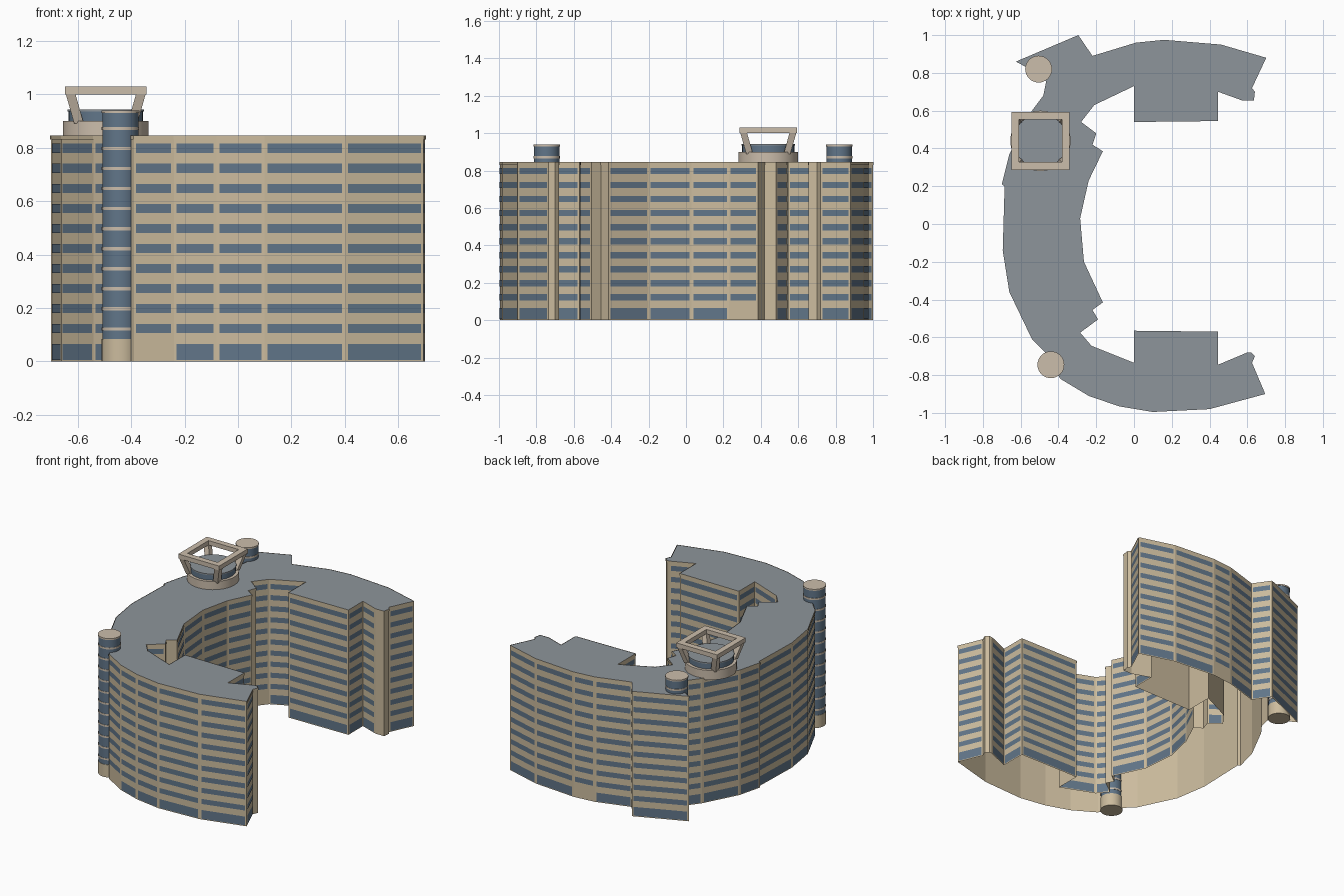
import bpy, bmesh
from math import pi
from mathutils import Vector

cube = bpy.data.objects.get("Cube")
if cube:
    bpy.data.objects.remove(cube, do_unlink=True)


def material(name, colour):
    m = bpy.data.materials.new(name)
    m.use_nodes = True
    rgba = (*colour, 1)
    m.diffuse_color = rgba
    m.node_tree.nodes["Principled BSDF"].inputs["Base Color"].default_value = rgba
    return m


SAND = material("sand wall", (.60, .50, .34))
STONE = material("pale stone", (.60, .51, .41))
GLASS = material("blue glass", (.12, .18, .25))
ROOF = material("grey roof", (.27, .30, .325))

HEIGHT, FLOORS, PITCH = .845, 11, .075

# Footprint of the crescent, counter-clockwise from the north-east tip
outline = [Vector(p) for p in (
    (.70, .88), (.46, .95), (.16, .975), (.01, .96), (-.22, .89), (-.295, 1),
    (-.625, .86), (-.57, .83), (-.465, .755), (-.48, .68), (-.54, .6),
    (-.66, .37), (-.70, .21), (-.685, .2), (-.695, -.14), (-.66, -.36),
    (-.54, -.61), (-.46, -.69), (-.39, -.82), (-.24, -.91), (-.08, -.965),
    (.1, -.995), (.4, -.98), (.695, -.9), (.625, -.735), (.64, -.7),
    (.62, -.68), (.6, -.68), (.445, -.745), (.445, -.57), (0, -.565),
    (0, -.735), (-.225, -.645), (-.285, -.575), (-.19, -.505), (-.22, -.455),
    (-.165, -.415), (-.265, -.2), (-.285, .03), (-.24, .23), (-.165, .385),
    (-.22, .42), (-.2, .48), (-.28, .54), (-.21, .63), (0, .73), (0, .54),
    (.445, .545), (.445, .7), (.57, .655), (.635, .655), (.64, .7), (.625, .72))]
COUNT = len(outline)
BLANK_FACETS = {7, 17}            # hidden behind the stair towers
BLANK_GROUND = {2, 18, 39, 43}    # no glazing at street level


def finish(bm, name, *mats):
    mesh = bpy.data.meshes.new(name)
    bm.to_mesh(mesh)
    bm.free()
    obj = bpy.data.objects.new(name, mesh)
    bpy.context.collection.objects.link(obj)
    for m in mats:
        mesh.materials.append(m)
    return obj


def quad(bm, a, b, low, high):
    corners = ((a, low), (b, low), (b, high), (a, high))
    return bm.faces.new([bm.verts.new((p.x, p.y, z)) for p, z in corners])


def facets():
    for i, a in enumerate(outline):
        b = outline[(i + 1) % COUNT]
        along = (b - a).normalized()
        yield i, a, b, along, Vector((along.y, -along.x))


# Hollow outer wall, open underneath
bm = bmesh.new()
for i, a, b, along, out in facets():
    quad(bm, a, b, 0, HEIGHT)
bmesh.ops.remove_doubles(bm, verts=bm.verts, dist=.0001)
finish(bm, "facade_wall", SAND)

# Flat roof
bm = bmesh.new()
bm.faces.new([bm.verts.new((p.x, p.y, HEIGHT)) for p in outline])
finish(bm, "main_roof", ROOF)

# Parapet strip around the roof edge
bm = bmesh.new()
for i, a, b, along, out in facets():
    shift = out * .003
    quad(bm, a + shift, b + shift, HEIGHT - .014, HEIGHT)
finish(bm, "parapet_strip", SAND)

# Window ribbons, one per facet and floor
bm = bmesh.new()
for i, a, b, along, out in facets():
    if (b - a).length < .08 or i in BLANK_FACETS:
        continue
    start = a + along * .011 + out * .002
    end = b - along * .011 + out * .002
    for floor in range(FLOORS):
        if floor == 0 and i in BLANK_GROUND:
            continue
        top = floor * PITCH + .065
        low = .006 if floor == 0 else top - .034
        quad(bm, start, end, low, top)
finish(bm, "window_ribbons", GLASS)


def cylinder(name, x, y, radius, low, high, mat):
    bpy.ops.mesh.primitive_cylinder_add(
        vertices=32, radius=radius, depth=high - low, location=(x, y, (low + high) / 2))
    obj = bpy.context.object
    obj.name = name
    obj.data.materials.append(mat)
    bpy.ops.object.shade_smooth_by_angle()
    return obj


# Round stair towers with thin floor rings
for side, x, y in (("south", -.44, -.745), ("north", -.505, .82)):
    cylinder(side + "_tower_base", x, y, .070, 0, .085, SAND)
    cylinder(side + "_tower_glass", x, y, .068, .085, .93, GLASS)
    cylinder(side + "_tower_cap", x, y, .071, .93, .94, STONE)
    for k in range(FLOORS):
        z = .122 + k * PITCH
        cylinder(side + "_tower_ring", x, y, .070, z - .006, z + .006, STONE)

# Rooftop drum
CX, CY = -.495, .44
cylinder("drum_base", CX, CY, .16, HEIGHT - .01, .90, STONE)
cylinder("drum_glass", CX, CY, .14, .90, .935, GLASS)
cylinder("drum_roof", CX, CY, .143, .935, .943, ROOF)


def square(bm, x, y, z, half):
    return [bm.verts.new((x + sx * half, y + sy * half, z))
            for sx, sy in ((-1, -1), (1, -1), (1, 1), (-1, 1))]


def bridge(bm, first, second):
    for i in range(4):
        j = (i + 1) % 4
        bm.faces.new((first[i], first[j], second[j], second[i]))


# Square crown frame
bm = bmesh.new()
loops = [square(bm, CX, CY, z, half)
         for z, half in ((1, .153), (1.03, .153), (1.03, .113), (1, .113))]
for k in range(4):
    bridge(bm, loops[k], loops[(k + 1) % 4])
bmesh.ops.recalc_face_normals(bm, faces=bm.faces)
finish(bm, "crown_frame", STONE)

# Splayed legs under the crown corners
for sx in (-1, 1):
    for sy in (-1, 1):
        bm = bmesh.new()
        foot = square(bm, CX + sx * .10, CY + sy * .10, .89, .018)
        head = square(bm, CX + sx * .132, CY + sy * .132, 1.003, .018)
        bridge(bm, foot, head)
        bm.faces.new(head)
        bm.faces.new(foot[::-1])
        bmesh.ops.recalc_face_normals(bm, faces=bm.faces)
        finish(bm, "crown_leg", STONE)
